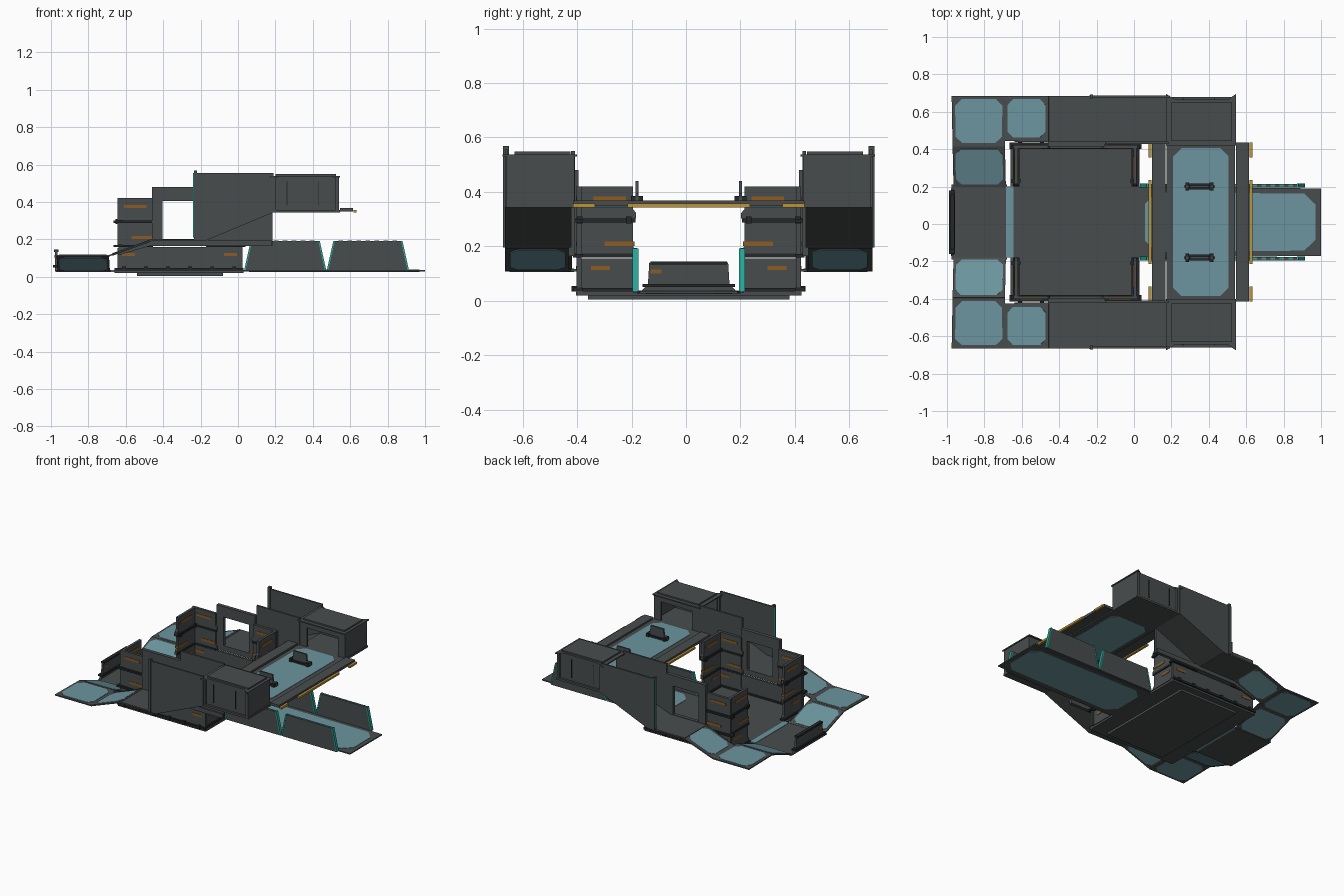
import bpy, bmesh
from mathutils import Vector

YC = 0.01  # centre line of the mirrored halves


def material(name, r, g, b):
    m = bpy.data.materials.new(name)
    m.diffuse_color = (r, g, b, 1)
    return m


GREY = material("dark grey panel", 0.066, 0.073, 0.075)
TRIM = material("black trim", 0.018, 0.02, 0.021)
GLASS = material("pale blue pad", 0.15, 0.30, 0.345)
ORANGE = material("orange stripe", 0.27, 0.105, 0.015)
YELLOW = material("yellow edge", 0.50, 0.30, 0.04)
TEAL = material("teal light", 0.02, 0.40, 0.32)


def extrude(name, pts, vec, mat):
    """Solid made from a flat outline pushed along vec."""
    bm = bmesh.new()
    f = bm.faces.new([bm.verts.new(p) for p in pts])
    ext = bmesh.ops.extrude_face_region(bm, geom=[f])["geom"]
    bmesh.ops.translate(bm, vec=vec, verts=[v for v in ext if isinstance(v, bmesh.types.BMVert)])
    bmesh.ops.recalc_face_normals(bm, faces=bm.faces)
    me = bpy.data.meshes.new(name)
    bm.to_mesh(me)
    bm.free()
    me.materials.append(mat)
    ob = bpy.data.objects.new(name, me)
    bpy.context.collection.objects.link(ob)
    return ob


def box(name, x0, x1, y0, y1, z0, z1, mat=GREY):
    return extrude(name, [(x0, y0, z0), (x1, y0, z0), (x1, y1, z0), (x0, y1, z0)],
                   Vector((0, 0, z1 - z0)), mat)


def side_box(s, name, x0, x1, y0, y1, z0, z1, mat=GREY):
    return box(name, x0, x1, YC + s * y0, YC + s * y1, z0, z1, mat)


def side_profile(name, xz, y, t, mat=GREY):
    """Upright panel with an x-z outline, t thick around y."""
    return extrude(name, [(x, y - t / 2, z) for x, z in xz], Vector((0, t, 0)), mat)


def panel(name, a, b, c, d, t=0.008, pad=None, cut=0.035):
    """Thin four-cornered plate, optionally with a clipped-corner glass pad."""
    a, b, c, d = map(Vector, (a, b, c, d))
    n = (b - a).cross(d - a).normalized()
    extrude(name, [p - n * t / 2 for p in (a, b, c, d)], n * t, GREY)
    if pad is None:
        return
    lu, lv = (b - a).length, (d - a).length
    mu, mv = pad / lu, pad / lv
    ku, kv = cut / lu, cut / lv
    uv = [(mu + ku, mv), (1 - mu - ku, mv), (1 - mu, mv + kv), (1 - mu, 1 - mv - kv),
          (1 - mu - ku, 1 - mv), (mu + ku, 1 - mv), (mu, 1 - mv - kv), (mu, mv + kv)]
    t += 0.005
    pts = [a.lerp(b, u).lerp(d.lerp(c, u), v) - n * t / 2 for u, v in uv]
    extrude(name + "_pad", pts, n * t, GLASS)


def yz_panel(name, yz, x, t, mat=GREY):
    return extrude(name, [(x - t / 2, y, z) for y, z in yz], Vector((t, 0, 0)), mat)


# Base platform
box("base_floor", -0.66, 0.03, -0.405, 0.425, 0.02, 0.035)
box("base_underplate", -0.54, -0.08, -0.36, 0.38, 0.004, 0.02)
box("entry_strip", -0.685, -0.645, -0.18, 0.20, 0.025, 0.037, GLASS)

# Entry deck with its end barrier
box("entry_deck", -0.975, -0.68, -0.19, 0.21, 0.026, 0.034)
yz_panel("entry_barrier", [(-0.17, 0.03), (0.19, 0.03), (0.16, 0.06), (0.155, 0.14),
                           (-0.135, 0.14), (-0.14, 0.06)], -0.972, 0.014)
box("barrier_rail", -0.99, -0.957, -0.16, 0.18, 0.05, 0.062, TRIM)
box("barrier_cap", -0.985, -0.96, -0.13, 0.15, 0.132, 0.145, TRIM)
box("barrier_stripe", -0.982, -0.962, -0.13, -0.09, 0.10, 0.115, ORANGE)

# Lower runway
panel("runway", (0.03, YC - 0.19, 0.031), (1.0, YC - 0.18, 0.031),
      (1.0, YC + 0.18, 0.031), (0.03, YC + 0.19, 0.031), 0.008, 0.03, 0.06)
for s in (1, -1):
    y = YC + s * 0.195
    for x0, x1 in ((0.035, 0.47), (0.477, 0.912)):
        side_profile("runway_wall", [(x0, 0.03), (x1, 0.03), (x1 - 0.035, 0.19),
                                     (x0 + 0.035, 0.19)], y, 0.018)
        # glowing end edges and dashes along the top
        for e, d in ((x0, 1), (x1, -1)):
            side_profile("wall_end_light", [(e - d * 0.002, 0.035), (e + d * 0.006, 0.035),
                                            (e + d * 0.041, 0.192), (e + d * 0.033, 0.192)], y, 0.022, TEAL)
        for i in range(7):
            xd = x0 + 0.06 + i * 0.048
            box("wall_top_light", xd, xd + 0.025, y - 0.005, y + 0.005, 0.188, 0.193, TEAL)

# Raised bridge between the two cabins
panel("bridge", (0.175, YC - 0.43, 0.353), (0.54, YC - 0.43, 0.353),
      (0.54, YC + 0.43, 0.353), (0.175, YC + 0.43, 0.353), 0.014, 0.034, 0.045)
for x0, x1, xe in ((0.095, 0.168, 0.085), (0.545, 0.615, 0.625)):
    box("bridge_border", x0, x1, YC - 0.425, YC + 0.425, 0.35, 0.368)
    for y0, y1 in ((-0.225, 0.225), (0.345, 0.425), (-0.425, -0.345)):
        box("bridge_yellow_edge", xe - 0.008, xe + 0.008, YC + y0, YC + y1, 0.343, 0.357, YELLOW)
for s in (1, -1):
    y = YC + s * 0.19
    side_profile("bridge_screen", [(0.27, 0.36), (0.43, 0.36), (0.425, 0.385), (0.405, 0.395),
                                   (0.40, 0.44), (0.30, 0.44), (0.295, 0.395), (0.275, 0.385)], y, 0.012)
    box("screen_foot", 0.28, 0.42, y - 0.016, y + 0.016, 0.36, 0.375, TRIM)
    for x in (0.275, 0.405):
        box("screen_clamp", x, x + 0.02, y - 0.022, y + 0.022, 0.36, 0.385, TRIM)

for s in (1, -1):
    def P(x, y, z):
        return (x, YC + s * y, z)

    # Walkway: rising plates around the corner, then a ramp to the cabin
    panel("inner_slope", P(-0.965, 0.19, 0.032), P(-0.685, 0.19, 0.032),
          P(-0.69, 0.405, 0.112), P(-0.97, 0.405, 0.112), 0.008, 0.014, 0.03)
    panel("corner_plate", P(-0.97, 0.405, 0.112), P(-0.69, 0.405, 0.112),
          P(-0.685, 0.675, 0.112), P(-0.975, 0.675, 0.112), 0.008, 0.017, 0.035)
    panel("outer_slope", P(-0.69, 0.435, 0.112), P(-0.455, 0.435, 0.198),
          P(-0.455, 0.675, 0.198), P(-0.69, 0.675, 0.112), 0.008, 0.018, 0.03)
    panel("walkway", P(-0.47, 0.43, 0.195), P(-0.18, 0.43, 0.195),
          P(-0.18, 0.675, 0.195), P(-0.47, 0.675, 0.195), 0.01)
    panel("walkway_ramp", P(-0.18, 0.43, 0.195), P(0.19, 0.43, 0.35),
          P(0.19, 0.675, 0.35), P(-0.18, 0.675, 0.195), 0.01)
    side_profile("walkway_skirt", [(-0.64, 0.115), (-0.47, 0.165), (0.18, 0.165), (0.18, 0.195),
                                   (-0.47, 0.2), (-0.64, 0.125)], YC + s * 0.435, 0.012)

    # Outer wall with lit end post
    side_profile("outer_wall", [(-0.225, 0.19), (-0.18, 0.19), (0.19, 0.345), (0.19, 0.555),
                                (-0.225, 0.555)], YC + s * 0.67, 0.012)
    side_box(s, "end_post", -0.236, -0.218, 0.66, 0.682, 0.195, 0.568)
    side_box(s, "post_light", -0.241, -0.235, 0.664, 0.678, 0.21, 0.555, TEAL)

    # Inner wall and window frame
    yi = YC + s * 0.425
    side_profile("inner_wall", [(-0.155, 0.165), (0.185, 0.165), (0.185, 0.55), (-0.155, 0.55)], yi, 0.014)
    side_box(s, "window_left", -0.46, -0.405, 0.405, 0.43, 0.165, 0.48)
    side_box(s, "window_right", -0.205, -0.155, 0.405, 0.43, 0.165, 0.48)
    side_box(s, "window_head", -0.405, -0.205, 0.405, 0.43, 0.405, 0.48)
    side_box(s, "window_sill", -0.405, -0.205, 0.405, 0.43, 0.165, 0.203)

    # Cabin: floor, walls with recessed panel, doorway to the bridge, flared roof
    side_box(s, "cabin_floor", 0.185, 0.545, 0.42, 0.67, 0.343, 0.357)
    side_box(s, "cabin_outer_wall", 0.20, 0.53, 0.645, 0.655, 0.355, 0.53)
    side_box(s, "cabin_end_wall", 0.53, 0.54, 0.43, 0.665, 0.355, 0.53)
    for x in (0.185, 0.522):
        side_box(s, "cabin_outer_post", x, x + 0.018, 0.65, 0.67, 0.355, 0.53)
    side_box(s, "recess_frame", 0.26, 0.264, 0.655, 0.66, 0.38, 0.51, TRIM)
    side_box(s, "recess_frame", 0.43, 0.434, 0.655, 0.66, 0.38, 0.51, TRIM)
    side_box(s, "door_jamb", 0.185, 0.24, 0.42, 0.435, 0.355, 0.53)
    side_box(s, "door_jamb", 0.485, 0.54, 0.42, 0.435, 0.355, 0.53)
    side_box(s, "door_head", 0.24, 0.485, 0.42, 0.435, 0.495, 0.53)
    extrude("cabin_roof", [P(0.172, 0.41, 0.53), P(0.545, 0.41, 0.53), P(0.545, 0.685, 0.53),
                           P(0.50, 0.655, 0.53), P(0.22, 0.655, 0.53), P(0.172, 0.685, 0.53)],
            Vector((0, 0, 0.008)), GREY)
    side_box(s, "roof_cap", 0.20, 0.525, 0.435, 0.64, 0.538, 0.548)

    # Low side wall of the platform with its rails
    side_box(s, "low_side_wall", -0.64, 0.025, 0.395, 0.412, 0.035, 0.16)
    side_box(s, "low_wall_rail", -0.66, 0.03, 0.39, 0.425, 0.033, 0.048, TRIM)
    for i in range(6):
        x = -0.62 + i * 0.118
        side_box(s, "rail_clamp", x, x + 0.02, 0.40, 0.43, 0.033, 0.055, TRIM)

    # Corner screens: three stacked tiers on an L plan
    for xe, d in ((-0.63, 1), (0.005, -1)):
        for z0, z1, o0, o1, zs in ((0.04, 0.155, 0.04, 0.11, 0.12), (0.165, 0.288, 0.09, 0.20, 0.21),
                                   (0.302, 0.42, 0.05, 0.17, 0.375)):
            ya, yb = YC + s * 0.205, YC + s * 0.40
            yz_panel("corner_end_screen", [(ya - s * 0.012, z0), (yb + s * 0.012, z0), (yb + s * 0.012, z0 + 0.02),
                                           (yb, z0 + 0.035), (yb, z1), (ya, z1), (ya, z0 + 0.035),
                                           (ya - s * 0.012, z0 + 0.02)], xe, 0.018)
            xa, xb = xe - d * 0.015, xe + d * 0.17
            side_profile("corner_side_screen", [(xa, z0), (xb + d * 0.01, z0), (xb + d * 0.01, z0 + 0.02),
                                                (xb, z0 + 0.035), (xb, z1), (xa, z1)], YC + s * 0.403, 0.018)
            # orange stripes showing on both sides of the screens
            side_box(s, "end_stripe", xe - 0.012, xe + 0.012, 0.40 - o0, 0.40 - o1, zs - 0.008, zs + 0.008, ORANGE)
            side_box(s, "side_stripe", xe + d * (o0 - 0.03), xe + d * (o1 - 0.03), 0.391, 0.415,
                     zs - 0.008, zs + 0.008, ORANGE)
        for z in (0.158, 0.288):
            w = 0.018 if z > 0.2 else 0.012
            side_box(s, "end_rail", xe - w, xe + w, 0.195, 0.425, z, z + 0.015, TRIM)
            side_box(s, "side_rail", xe - d * 0.035, xe + d * 0.175, 0.39, 0.425, z, z + 0.013, TRIM)
        side_box(s, "end_foot_rail", xe - 0.018, xe + 0.018, 0.19, 0.425, 0.033, 0.046, TRIM)
        for y in (0.21, 0.39):
            side_box(s, "rail_knob", xe - 0.024, xe + 0.024, y, y + 0.02, 0.283, 0.31, TRIM)
